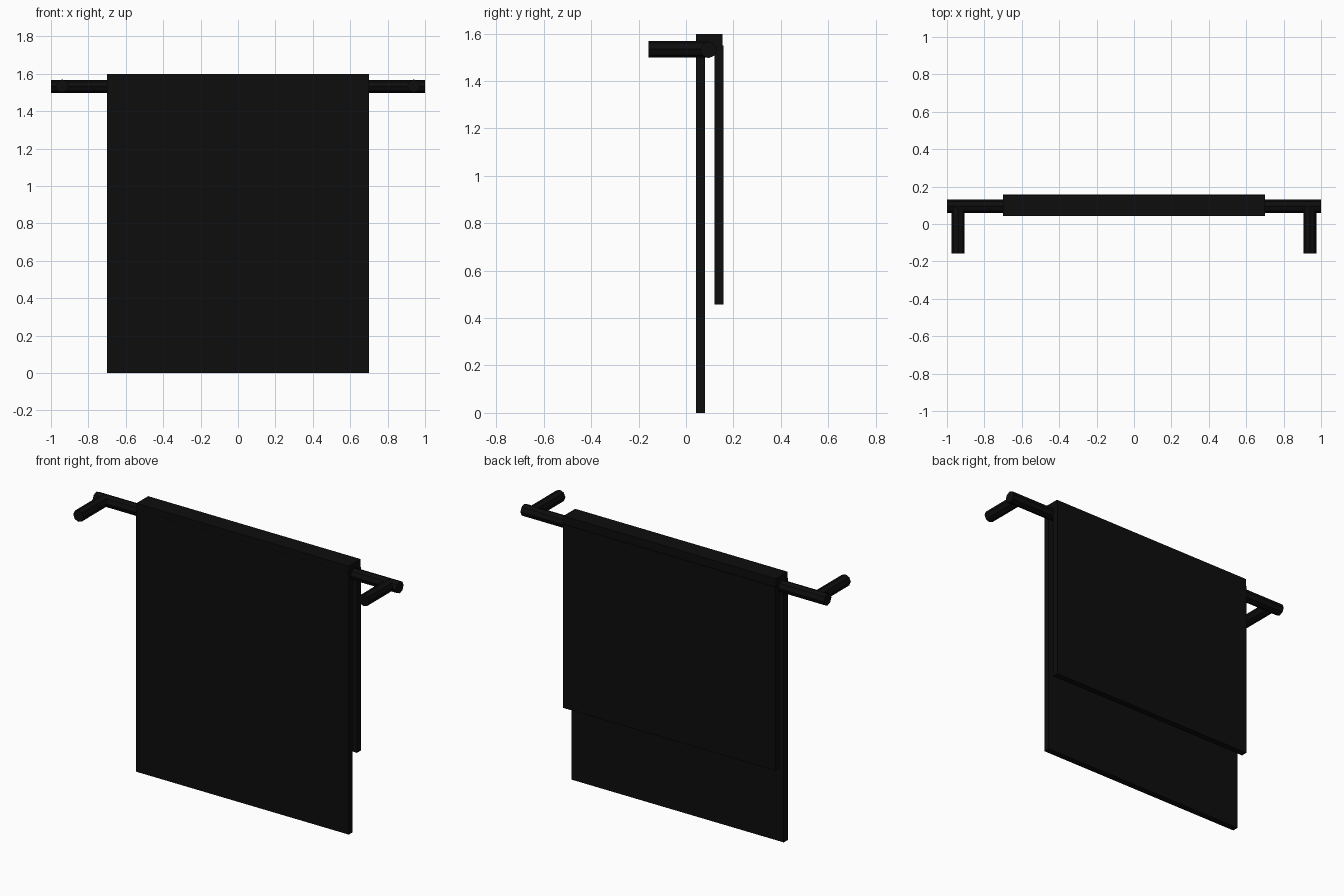
import bpy
import math

if "Cube" in bpy.data.objects:
    bpy.data.objects.remove(bpy.data.objects["Cube"])

black = bpy.data.materials.new("near_black")
black.diffuse_color = (0.004, 0.004, 0.004, 1)
black.use_nodes = True
black.node_tree.nodes["Principled BSDF"].inputs["Base Color"].default_value = black.diffuse_color


def box(name, x, y, z):
    """Box from (min, max) ranges."""
    ranges = (x, y, z)
    bpy.ops.mesh.primitive_cube_add(size=1, location=[(a + b) / 2 for a, b in ranges])
    ob = bpy.context.object
    ob.name = name
    ob.scale = [b - a for a, b in ranges]
    bpy.ops.object.transform_apply(location=False, rotation=False, scale=True)
    ob.data.materials.append(black)


def rod(name, length, location, rotation):
    """Eight-sided flat-shaded rod."""
    bpy.ops.mesh.primitive_cylinder_add(vertices=8, radius=0.035, depth=length,
                                        location=location, rotation=rotation)
    ob = bpy.context.object
    ob.name = name
    ob.data.materials.append(black)


# Towel: long front drop, shorter back drop, fold over the bar
W = (-0.7, 0.7)
box("towel_front", W, (0.042, 0.08), (0, 1.56))
box("towel_back", W, (0.12, 0.158), (0.457, 1.55))
box("towel_fold", W, (0.043, 0.154), (1.55, 1.598))

# Rail and the two wall brackets
rod("rail", 2.0, (0, 0.095, 1.532), (0, math.pi / 2, 0))
for side, label in ((-1, "left"), (1, "right")):
    rod(label + "_bracket", 0.253, (side * 0.94, -0.0315, 1.535), (math.pi / 2, 0, 0))
